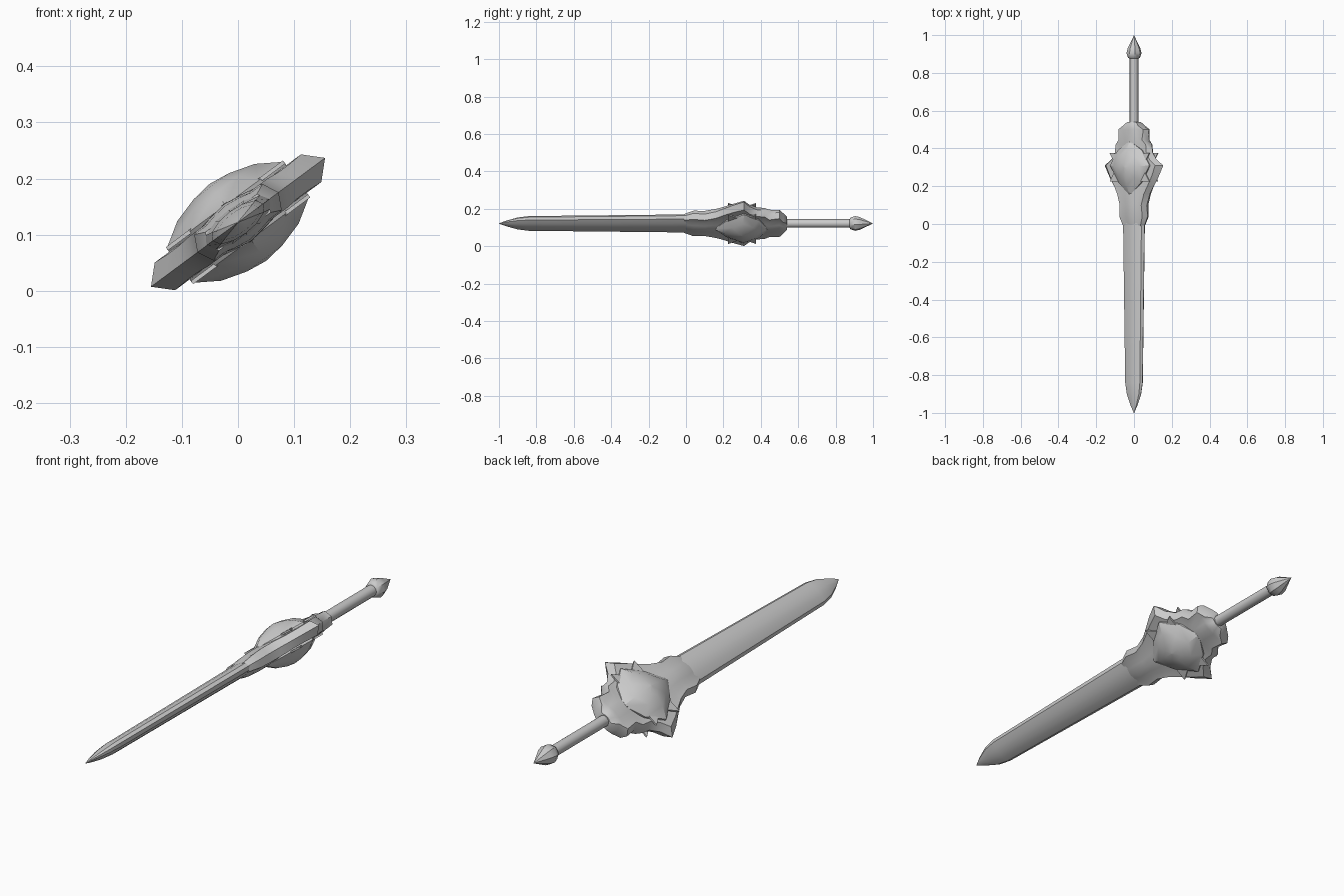
import bpy, bmesh, math

cube = bpy.data.objects.get("Cube")
if cube:
    bpy.data.objects.remove(cube)

ROLL = math.radians(-36.5)

steel = bpy.data.materials.new("grey_steel")
steel.use_nodes = True
GREY = (0.6, 0.6, 0.6, 1)
steel.diffuse_color = GREY
steel.node_tree.nodes["Principled BSDF"].inputs["Base Color"].default_value = GREY


def loft(name, rings, angle):
    """Skin equal-length rings of points, cap both ends, roll into place."""
    bm = bmesh.new()
    loops = [[bm.verts.new(p) for p in ring] for ring in rings]
    for a, b in zip(loops, loops[1:]):
        for i in range(len(a)):
            j = (i + 1) % len(a)
            bm.faces.new((a[i], a[j], b[j], b[i]))
    bm.faces.new(loops[0])
    bm.faces.new(loops[-1])
    bmesh.ops.remove_doubles(bm, verts=bm.verts, dist=0.0005)
    bmesh.ops.recalc_face_normals(bm, faces=bm.faces)
    mesh = bpy.data.meshes.new(name)
    bm.to_mesh(mesh)
    bm.free()
    mesh.materials.append(steel)
    obj = bpy.data.objects.new(name, mesh)
    bpy.context.collection.objects.link(obj)
    obj.rotation_euler.y = ROLL
    obj.location.z = 0.122
    bpy.ops.object.select_all(action='DESELECT')
    obj.select_set(True)
    bpy.context.view_layer.objects.active = obj
    bpy.ops.object.shade_smooth_by_angle(angle=math.radians(angle))
    return obj


def flat_rings(stations, quarter):
    """Section rings along y from (y, half width, half thickness)."""
    top = quarter + [(-u, v) for u, v in reversed(quarter[:-1])]
    section = top + [(u, -v) for u, v in reversed(top[1:-1])]
    return [[(u * w, y, v * t) for u, v in section] for y, w, t in stations]


def round_rings(stations, sides):
    return [[(r * math.cos(k * math.tau / sides), y, r * math.sin(k * math.tau / sides))
             for k in range(sides)] for y, r in stations]


# Blade with bevelled edges and a spear tip
loft("blade", flat_rings(
    [(0.1, 0.072, 0.028), (0, 0.07, 0.028), (-0.84, 0.056, 0.024),
     (-0.9, 0.046, 0.019), (-0.96, 0.022, 0.009), (-1, 0.001, 0.001)],
    [(1, 0), (0.86, 0.55), (0.45, 0.9), (0, 1)]), 35)

# Winged guard: flared blade socket, side spikes, stepped collar
loft("guard", flat_rings(
    [(-0.01, 0.068, 0.024), (0.04, 0.09, 0.034), (0.1, 0.084, 0.037),
     (0.16, 0.105, 0.037), (0.2, 0.13, 0.034), (0.25, 0.162, 0.034),
     (0.31, 0.193, 0.036), (0.34, 0.15, 0.036), (0.38, 0.122, 0.036),
     (0.42, 0.118, 0.035), (0.445, 0.092, 0.04), (0.5, 0.098, 0.034),
     (0.52, 0.06, 0.036), (0.54, 0.035, 0.025)],
    [(1, 0), (0.84, 0.85), (0.55, 0.85), (0.3, 1), (0, 1.1)]), 45)

# Faceted boss and pointed backing plate on each face of the guard
CENTRE = 0.3
for side, label in ((1, "upper"), (-1, "lower")):
    corners = [(0.13, 0.01), (0.08, 0.09), (0, 0.14), (-0.08, 0.09),
               (-0.13, 0.01), (-0.075, -0.08), (0, -0.15), (0.075, -0.08)]
    loft(label + "_boss", [
        [(u * s, CENTRE + y * s, side * v) for u, y in corners]
        for s, v in ((1, 0.03), (1, 0.038), (0.66, 0.066), (0.3, 0.08), (0.01, 0.085))], 30)
    star = []
    for k in range(12):
        r = 0.085 if k % 2 else 0.15
        a = (k + 1) * math.tau / 12
        star.append((r * math.cos(a), CENTRE + r * math.sin(a)))
    loft(label + "_backing_plate",
         [[(u, y, side * v) for u, y in star] for v in (0.034, 0.041)], 30)

# Grip and pointed pommel
loft("grip", round_rings([(0.5, 0.023), (0.9, 0.023)], 12), 45)
loft("pommel", round_rings(
    [(0.875, 0.024), (0.88, 0.032), (0.905, 0.04), (0.93, 0.034), (1, 0.0002)], 8), 40)
